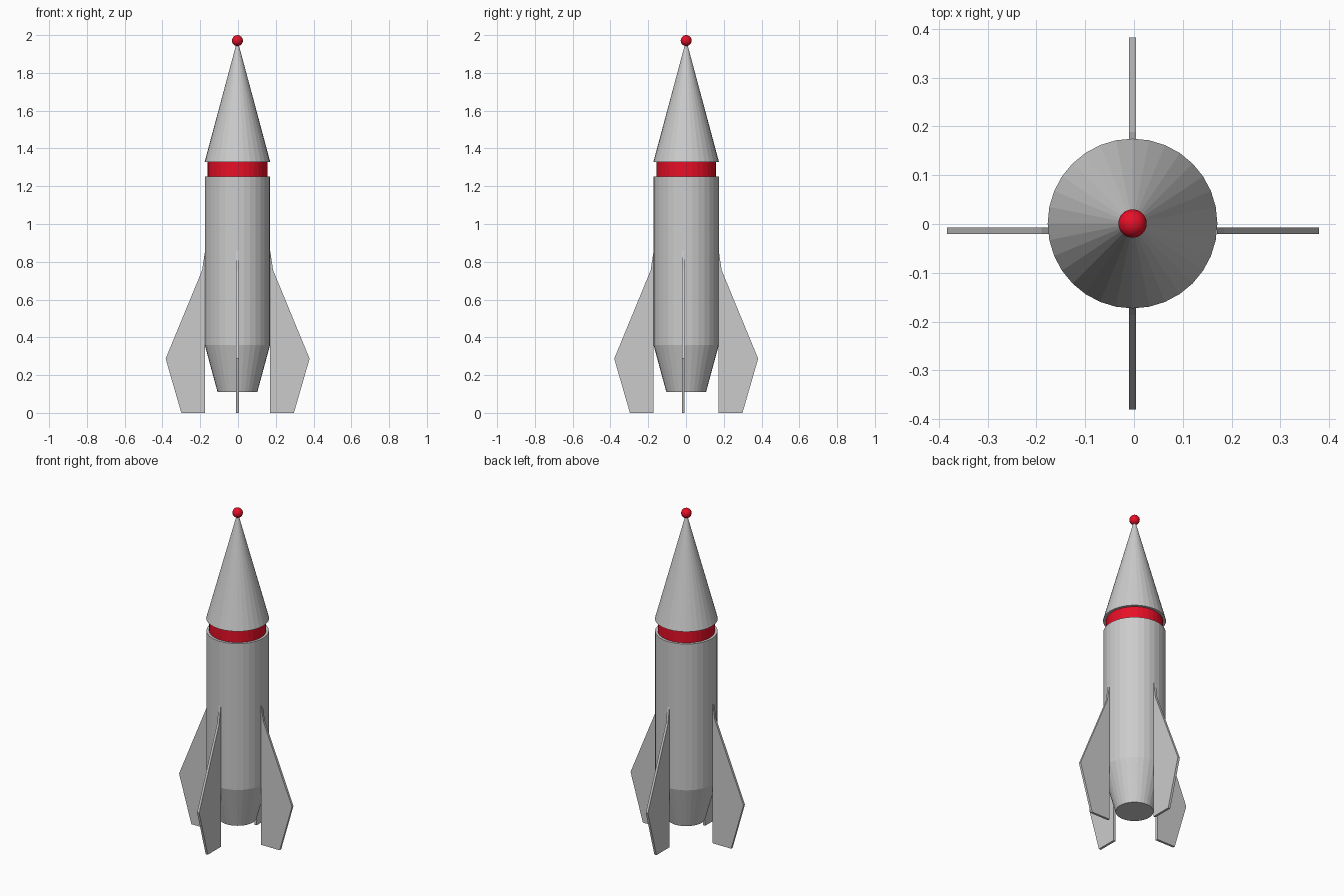
import bpy, bmesh, math

if "Cube" in bpy.data.objects:
    bpy.data.objects.remove(bpy.data.objects["Cube"])

CX, CY, SIDES = -0.003, 0.001, 32

red = bpy.data.materials.new("red_paint")
red.diffuse_color = (0.8, 0.005, 0.02, 1)
red.use_nodes = True
red.node_tree.nodes["Principled BSDF"].inputs["Base Color"].default_value = red.diffuse_color


def cone(name, r1, r2, z1, z2, mat=None):
    """Closed, flat-faced round section from z1 to z2."""
    bpy.ops.mesh.primitive_cone_add(vertices=SIDES, radius1=r1, radius2=r2,
                                    depth=z2 - z1, location=(CX, CY, (z1 + z2) / 2))
    ob = bpy.context.object
    ob.name = name
    if mat:
        ob.data.materials.append(mat)
    return ob


def fin(name, angle, origin, thickness=0.014):
    """Flat plate cut from the fin profile, turned about z."""
    profile = [(0.172, 0), (0.298, 0), (0.381, 0.287), (0.188, 0.755), (0.172, 0.86)]
    bm = bmesh.new()
    face = bm.faces.new([bm.verts.new((r, thickness / 2, z)) for r, z in profile])
    side = bmesh.ops.extrude_face_region(bm, geom=[face])
    verts = [v for v in side["geom"] if isinstance(v, bmesh.types.BMVert)]
    bmesh.ops.translate(bm, verts=verts, vec=(0, -thickness, 0))
    bmesh.ops.recalc_face_normals(bm, faces=bm.faces)
    me = bpy.data.meshes.new(name)
    bm.to_mesh(me)
    bm.free()
    ob = bpy.data.objects.new(name, me)
    ob.location = (*origin, 0)
    ob.rotation_euler.z = angle
    bpy.context.collection.objects.link(ob)


# Hull sections, bottom to top
cone("exhaust_taper", 0.105, 0.173, 0.11, 0.36)
cone("body", 0.173, 0.173, 0.36, 1.252)
cone("red_band", 0.158, 0.158, 1.252, 1.327, red)
cone("nose_cone", 0.174, 0.0, 1.327, 1.975)

# Red ball on the tip
bpy.ops.mesh.primitive_uv_sphere_add(segments=32, ring_count=16, radius=0.029,
                                     location=(CX, CY, 1.971))
ball = bpy.context.object
ball.name = "tip_ball"
ball.data.materials.append(red)
bpy.ops.object.shade_smooth_by_angle()

# Four fins; the left and right pair sits slightly forward
for i, name in enumerate(["right_fin", "back_fin", "left_fin", "front_fin"]):
    origin = (-0.002, -0.014) if i % 2 == 0 else (CX, CY)
    fin(name, i * math.pi / 2, origin)
